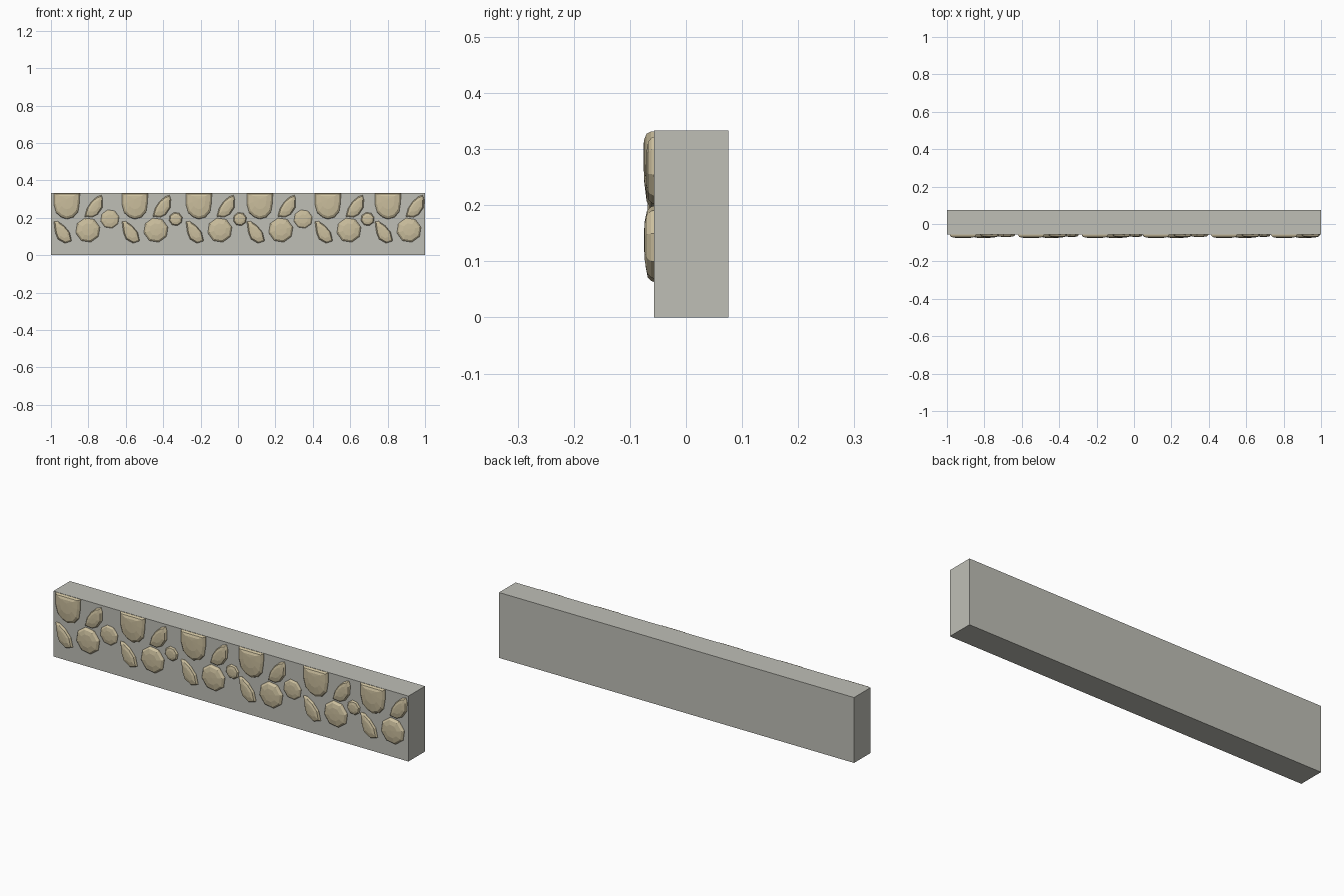
import bpy
import bmesh
import math

cube = bpy.data.objects.get("Cube")
if cube:
    bpy.data.objects.remove(cube, do_unlink=True)


def make_material(name, colour):
    mat = bpy.data.materials.new(name)
    mat.use_nodes = True
    mat.diffuse_color = colour
    mat.node_tree.nodes["Principled BSDF"].inputs["Base Color"].default_value = colour
    return mat


MORTAR = make_material("grey mortar", (0.52, 0.52, 0.47, 1))
STONE = make_material("sandy stone", (0.60, 0.52, 0.34, 1))
FACE_Y = -0.057  # front plane of the wall


def add_object(name, bm, mat):
    bmesh.ops.recalc_face_normals(bm, faces=bm.faces)
    mesh = bpy.data.meshes.new(name)
    bm.to_mesh(mesh)
    bm.free()
    mesh.materials.append(mat)
    obj = bpy.data.objects.new(name, mesh)
    bpy.context.collection.objects.link(obj)
    return obj


def stone(name, outline, pivot, depth, offset=0.0):
    """Faceted dome: outline rings shrink towards the pivot as they rise."""
    bm = bmesh.new()
    px, pz = pivot
    rings = []
    for scale, rise in ((1, -0.1), (0.97, 0.3), (0.85, 0.7), (0.5, 0.95)):
        rings.append([bm.verts.new((px + (x - px) * scale + offset,
                                    FACE_Y - rise * depth,
                                    pz + (z - pz) * scale)) for x, z in outline])
    n = len(outline)
    for low, high in zip(rings, rings[1:]):
        for i in range(n):
            j = (i + 1) % n
            bm.faces.new((low[i], low[j], high[j], high[i]))
    bm.faces.new(rings[0])
    tip = bm.verts.new((px + offset, FACE_Y - depth, pz))
    for i in range(n):
        bm.faces.new((rings[-1][i], rings[-1][(i + 1) % n], tip))
    return add_object(name, bm, STONE)


def round_outline(x, z, radius, sides=8):
    return [(x + radius * math.cos(math.tau * (i + 0.3) / sides),
             z + radius * math.sin(math.tau * (i + 0.3) / sides))
            for i in range(sides)]


# Wall block
bm = bmesh.new()
bmesh.ops.create_cube(bm, size=1)
for v in bm.verts:
    v.co.x *= 2
    v.co.y = 0.076 if v.co.y > 0 else FACE_Y
    v.co.z = 0.333 if v.co.z > 0 else 0
add_object("wall_block", bm, MORTAR)

# Outlines of the stones in one repeat, as (x, z)
top_stone = [(-0.985, 0.332), (-0.985, 0.27), (-0.972, 0.225), (-0.945, 0.202),
             (-0.915, 0.191), (-0.88, 0.202), (-0.855, 0.23), (-0.847, 0.28),
             (-0.845, 0.332), (-0.915, 0.332)]
upper_leaf = [(-0.82, 0.207), (-0.808, 0.25), (-0.785, 0.285), (-0.755, 0.312),
              (-0.73, 0.322), (-0.723, 0.30), (-0.724, 0.255), (-0.75, 0.217),
              (-0.78, 0.202)]
lower_leaf = [(-0.985, 0.18), (-0.965, 0.182), (-0.93, 0.158), (-0.9, 0.122),
              (-0.889, 0.075), (-0.925, 0.063), (-0.963, 0.085), (-0.977, 0.12)]

# Repeats along the wall
for i, dx in enumerate((0, 0.364, 0.706, 1.032, 1.396, 1.717), 1):
    stone(f"top_stone_{i}", top_stone, (-0.915, 0.30), 0.019, dx)
    stone(f"upper_leaf_stone_{i}", upper_leaf, (-0.766, 0.262), 0.015, dx)
    stone(f"lower_leaf_stone_{i}", lower_leaf, (-0.935, 0.12), 0.016, dx)
    stone(f"round_stone_{i}", round_outline(-0.803, 0.134, 0.067),
          (-0.803, 0.14), 0.018, dx)

# Small pebbles between the repeats
for i, (x, r) in enumerate(((-0.685, 0.051), (-0.333, 0.037), (0.01, 0.037),
                            (0.348, 0.051), (0.693, 0.037)), 1):
    stone(f"pebble_{i}", round_outline(x, 0.193, r), (x, 0.193), 0.012)
